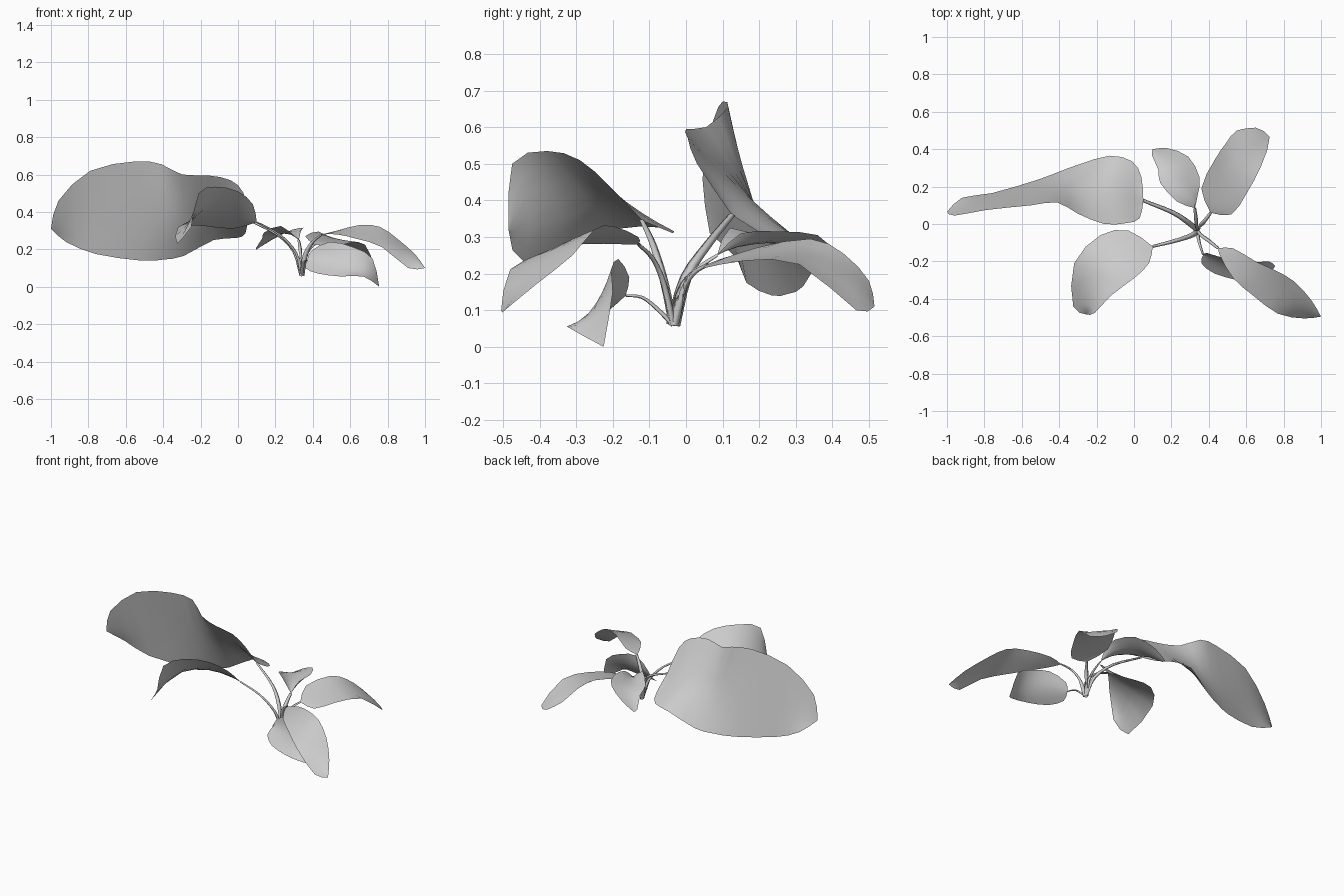
import bpy
from mathutils import Vector

ROOT = (0.34, -0.035, 0.06)


def spline(points, steps):
    """Catmull-Rom curve through the points."""
    p = [Vector(q) for q in points]
    p = [2 * p[0] - p[1]] + p + [2 * p[-1] - p[-2]]
    out = []
    for i in range(1, len(p) - 2):
        a, b, c, d = p[i - 1:i + 3]
        for k in range(steps):
            t = k / steps
            out.append(0.5 * (2 * b + (c - a) * t + (2 * a - 5 * b + 4 * c - d) * t ** 2
                              + (3 * b - a - 3 * c + d) * t ** 3))
    return out + [p[-2]]


def make_mesh(name, verts, faces):
    mesh = bpy.data.meshes.new(name)
    mesh.from_pydata(verts, [], faces)
    mesh.validate()
    for poly in mesh.polygons:
        poly.use_smooth = True
    obj = bpy.data.objects.new(name, mesh)
    bpy.context.collection.objects.link(obj)


def grid_faces(rows, cols, wrap=False):
    span = cols if wrap else cols - 1
    return [(r * cols + c, r * cols + (c + 1) % cols,
             (r + 1) * cols + (c + 1) % cols, (r + 1) * cols + c)
            for r in range(rows - 1) for c in range(span)]


def stem(name, points, radius):
    path = spline([ROOT] + points, 3)
    verts = []
    for i, p in enumerate(path):
        d = (path[min(i + 1, len(path) - 1)] - path[max(i - 1, 0)]).normalized()
        side = d.cross(Vector((0.3, 0.2, 1))).normalized()
        up = side.cross(d)
        r = radius * (1.15 - 0.6 * i / (len(path) - 1))
        verts += [p + side * r, p + up * r * 0.6, p - side * r, p - up * r * 0.6]
    make_mesh(name, verts, grid_faces(len(path), 4, True))


def leaf(name, stalk, base, left, mid, right, tip, radius=0.014):
    stem(name + "_stem", stalk + [base], radius)
    # Blade: curved cross-sections through left edge, midrib and right edge
    rails = [spline([base] + edge + [tip], 2) for edge in (left, mid, right)]
    cols, verts = 7, []
    for l, m, r in zip(*rails):
        for c in range(cols):
            t = c / (cols - 1)
            verts.append(l * (1 - t) * (1 - 2 * t) + m * 4 * t * (1 - t) + r * t * (2 * t - 1))
    make_mesh(name + "_blade", verts, grid_faces(len(rails[0]), cols))


# Large upright leaf on the left
leaf("large_leaf", [(0.30, 0.0, 0.19), (0.21, 0.06, 0.28)], (0.05, 0.125, 0.36),
     [(0.03, 0.03, 0.50), (-0.04, 0.005, 0.57), (-0.16, 0.0, 0.595), (-0.3, 0.055, 0.6),
      (-0.41, 0.115, 0.655), (-0.55, 0.1, 0.67), (-0.79, 0.075, 0.62), (-0.96, 0.045, 0.46)],
     [(0.0, 0.135, 0.38), (-0.06, 0.15, 0.40), (-0.15, 0.165, 0.415), (-0.29, 0.175, 0.41),
      (-0.39, 0.18, 0.41), (-0.53, 0.165, 0.41), (-0.78, 0.12, 0.4), (-0.94, 0.09, 0.34)],
     [(0.04, 0.25, 0.285), (-0.01, 0.335, 0.26), (-0.13, 0.365, 0.25), (-0.29, 0.32, 0.165),
      (-0.4, 0.28, 0.145), (-0.52, 0.235, 0.14), (-0.76, 0.165, 0.175), (-0.92, 0.14, 0.24)],
     (-1.0, 0.065, 0.31), 0.017)

# Front left leaf
leaf("front_left_leaf", [(0.31, -0.06, 0.18), (0.22, -0.09, 0.28)], (0.10, -0.12, 0.345),
     [(0.08, -0.21, 0.44), (0.0, -0.29, 0.51), (-0.12, -0.38, 0.535), (-0.21, -0.475, 0.5)],
     [(0.03, -0.14, 0.375), (-0.07, -0.19, 0.41), (-0.18, -0.28, 0.415), (-0.25, -0.43, 0.37)],
     [(-0.03, -0.035, 0.31), (-0.18, -0.06, 0.325), (-0.32, -0.21, 0.32), (-0.325, -0.44, 0.23)],
     (-0.25, -0.485, 0.32))

# Front right long leaf
leaf("front_right_leaf", [(0.36, -0.06, 0.17), (0.4, -0.09, 0.24)], (0.45, -0.13, 0.28),
     [(0.53, -0.13, 0.30), (0.65, -0.2, 0.33), (0.76, -0.25, 0.32), (0.86, -0.31, 0.25),
      (0.95, -0.41, 0.17)],
     [(0.50, -0.17, 0.29), (0.60, -0.25, 0.30), (0.71, -0.33, 0.285), (0.82, -0.41, 0.23),
      (0.93, -0.46, 0.145)],
     [(0.46, -0.17, 0.28), (0.53, -0.29, 0.28), (0.64, -0.385, 0.255), (0.77, -0.48, 0.212),
      (0.91, -0.505, 0.1)],
     (1.0, -0.495, 0.1))

# Back right leaf
leaf("back_right_leaf", [(0.355, -0.01, 0.15), (0.38, 0.02, 0.2)], (0.41, 0.06, 0.225),
     [(0.36, 0.19, 0.27), (0.43, 0.34, 0.295), (0.49, 0.43, 0.255), (0.55, 0.5, 0.18)],
     [(0.44, 0.1, 0.24), (0.50, 0.22, 0.255), (0.57, 0.34, 0.245), (0.64, 0.46, 0.165)],
     [(0.52, 0.05, 0.215), (0.60, 0.16, 0.235), (0.68, 0.31, 0.225), (0.725, 0.465, 0.1)],
     (0.65, 0.515, 0.11))

# Small drooping front leaf
leaf("small_front_leaf", [(0.345, -0.08, 0.105), (0.355, -0.12, 0.135)], (0.37, -0.165, 0.14),
     [(0.39, -0.155, 0.19), (0.49, -0.185, 0.24), (0.62, -0.205, 0.21), (0.72, -0.2, 0.15)],
     [(0.41, -0.18, 0.145), (0.52, -0.215, 0.14), (0.62, -0.245, 0.12), (0.71, -0.25, 0.08)],
     [(0.36, -0.21, 0.10), (0.43, -0.265, 0.07), (0.55, -0.3, 0.055), (0.67, -0.325, 0.055)],
     (0.755, -0.225, 0.0), 0.01)

# Small folded back leaf
leaf("small_back_leaf", [(0.335, -0.005, 0.17), (0.33, 0.04, 0.22)], (0.325, 0.085, 0.25),
     [(0.23, 0.12, 0.325), (0.14, 0.22, 0.29), (0.13, 0.29, 0.26), (0.095, 0.37, 0.205)],
     [(0.30, 0.14, 0.272), (0.25, 0.24, 0.285), (0.21, 0.31, 0.275), (0.15, 0.37, 0.235)],
     [(0.34, 0.15, 0.31), (0.35, 0.25, 0.315), (0.29, 0.36, 0.305), (0.18, 0.405, 0.25)],
     (0.1, 0.4, 0.2), 0.014)
